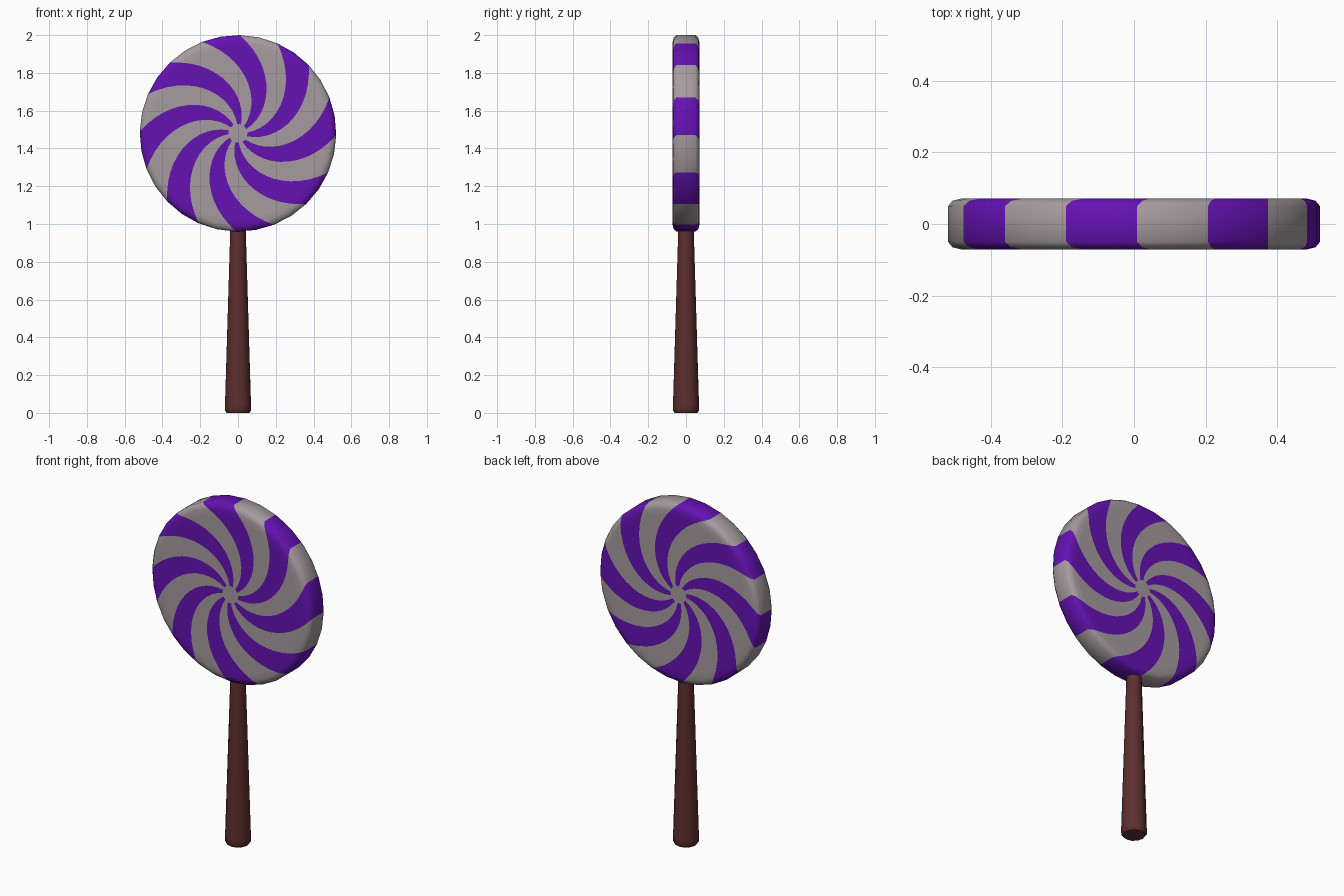
import bpy, bmesh, math

cube = bpy.data.objects.get("Cube")
if cube:
    bpy.data.objects.remove(cube, do_unlink=True)


def material(name, rgb):
    m = bpy.data.materials.new(name)
    m.use_nodes = True
    m.diffuse_color = (*rgb, 1)
    m.node_tree.nodes["Principled BSDF"].inputs["Base Color"].default_value = (*rgb, 1)
    return m


GREY = material("pale grey candy", (0.38, 0.33, 0.35))
PURPLE = material("purple candy", (0.13, 0.006, 0.45))
BROWN = material("dark brown stick", (0.11, 0.028, 0.028))


def lathe(name, profile, sides, place, mats, colour=lambda ring, side: 0):
    """Sweep (radius, offset, twist) rings around an axis and cap both ends."""
    bm = bmesh.new()
    rings = []
    for r, h, twist in profile:
        angles = [twist + math.tau * i / sides for i in range(sides)]
        rings.append([bm.verts.new(place(r, a, h)) for a in angles])
    for k in range(len(rings) - 1):
        for i in range(sides):
            j = (i + 1) % sides
            f = bm.faces.new((rings[k][i], rings[k][j], rings[k + 1][j], rings[k + 1][i]))
            f.material_index = colour(k, i)
    bm.faces.new(rings[0])
    bm.faces.new(rings[-1])
    bmesh.ops.recalc_face_normals(bm, faces=bm.faces)
    mesh = bpy.data.meshes.new(name)
    bm.to_mesh(mesh)
    bm.free()
    for m in mats:
        mesh.materials.append(m)
    ob = bpy.data.objects.new(name, mesh)
    bpy.context.collection.objects.link(ob)
    bpy.ops.object.select_all(action="DESELECT")
    ob.select_set(True)
    bpy.context.view_layer.objects.active = ob
    bpy.ops.object.shade_smooth_by_angle(angle=math.radians(40))
    return ob


# Candy disc: twisted rings give the spiral stripes, straight across the rim
RADIUS, HALF, CENTRE = 0.52, 0.071, 1.48
STRIPES, SIDES = 8, 32


def twist(r):
    return math.radians(-1 - 132 * (RADIUS - r))


face_radii = [0.05 + 0.436 * i / 12 for i in range(13)]
half = [(r, HALF) for r in face_radii] + [(0.508, 0.065), (RADIUS, 0.05)]
profile = [(r, -h, twist(r)) for r, h in half]
profile += [(r, h, twist(r)) for r, h in reversed(half)]
per_stripe = SIDES // (2 * STRIPES)
lathe("candy_disc", profile, SIDES,
      lambda r, a, h: (r * math.cos(a), h, CENTRE + r * math.sin(a)),
      [GREY, PURPLE],
      lambda ring, side: 1 - (side // per_stripe) % 2)

# Tapered stick with a softened foot, its top sunk into the candy
lathe("stick", [(0.06, 0, 0), (0.07, 0.014, 0), (0.069, 0.04, 0), (0.04, 1.0, 0)], 12,
      lambda r, a, h: (r * math.cos(a), r * math.sin(a), h), [BROWN])
